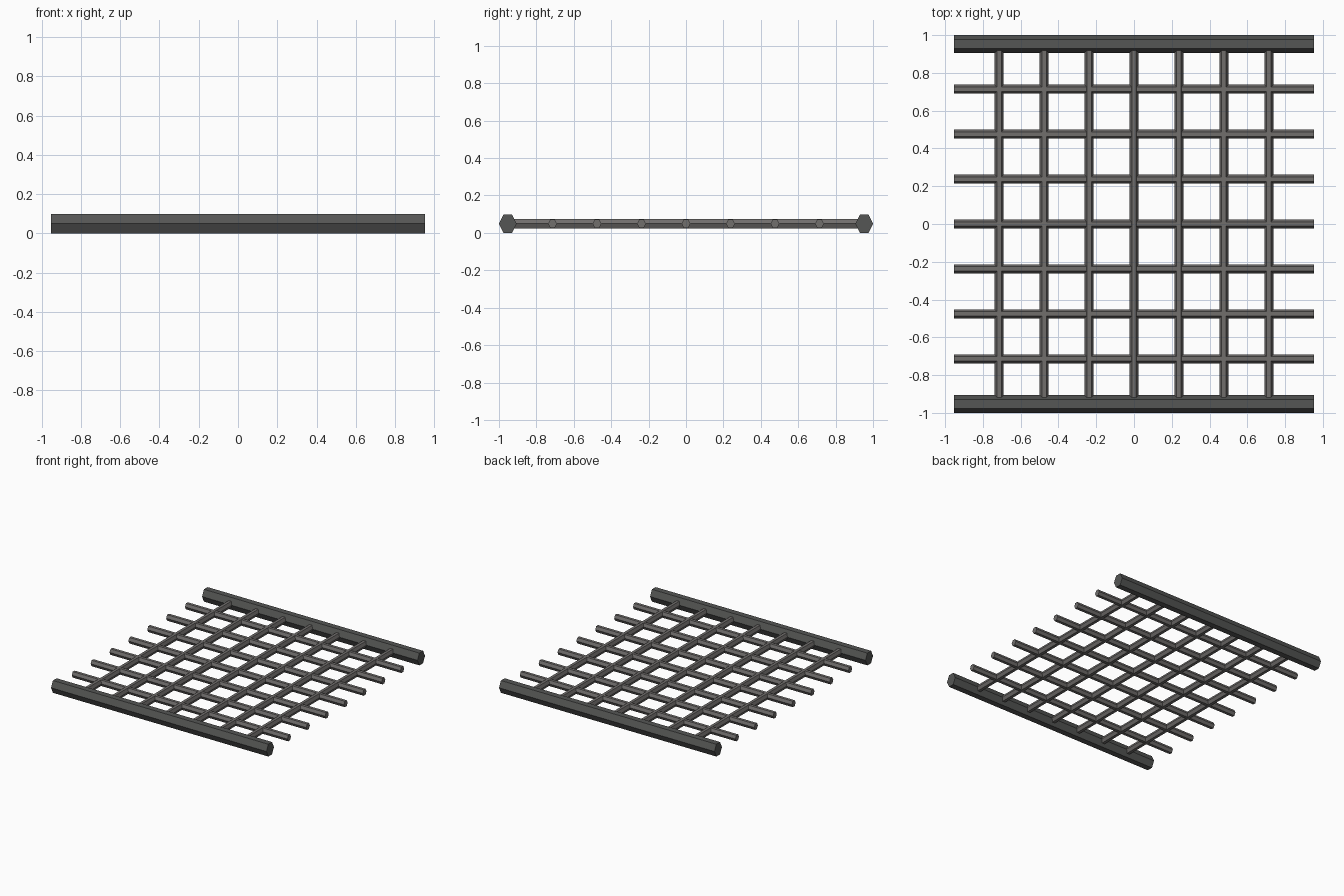
import bpy, bmesh, math
from mathutils import Matrix

if "Cube" in bpy.data.objects:
    bpy.data.objects.remove(bpy.data.objects["Cube"])


def material(name, rgb):
    m = bpy.data.materials.new(name)
    m.diffuse_color = (*rgb, 1.0)
    m.use_nodes = True
    m.node_tree.nodes["Principled BSDF"].inputs["Base Color"].default_value = m.diffuse_color
    return m


rail_mat = material("dark iron", (0.090, 0.092, 0.089))
rod_mat = material("grey iron", (0.165, 0.157, 0.152))

STEP = 0.238          # grid spacing
HALF = 4 * STEP       # half length of the grate
MID_Z = 0.049         # height of all bar centres


def hex_bar(name, mat, half_width, half_height, half_length, x=0.0, y=0.0, along_y=False):
    """Six-sided bar with a flat top and its side corners pointing sideways."""
    bm = bmesh.new()
    bmesh.ops.create_cone(bm, cap_ends=True, segments=6, radius1=1, radius2=1, depth=2)
    # put a corner on local X whatever the start angle of the primitive
    v = bm.verts[:][0].co
    bmesh.ops.rotate(bm, verts=bm.verts, matrix=Matrix.Rotation(-math.atan2(v.y, v.x), 3, 'Z'))
    bmesh.ops.scale(bm, verts=bm.verts,
                    vec=(half_width, half_height / math.sin(math.radians(60)), half_length))
    # lay the bar down along Y, then turn it along X if needed
    bmesh.ops.rotate(bm, verts=bm.verts, matrix=Matrix.Rotation(math.radians(90), 3, 'X'))
    if not along_y:
        bmesh.ops.rotate(bm, verts=bm.verts, matrix=Matrix.Rotation(math.radians(90), 3, 'Z'))
    bmesh.ops.recalc_face_normals(bm, faces=bm.faces)
    mesh = bpy.data.meshes.new(name)
    bm.to_mesh(mesh)
    bm.free()
    mesh.materials.append(mat)
    ob = bpy.data.objects.new(name, mesh)
    ob.location = (x, y, MID_Z)
    bpy.context.collection.objects.link(ob)
    return ob


# Thick rails at the front and back
for name, side in (("front_rail", -1), ("back_rail", 1)):
    hex_bar(name, rail_mat, 0.047, 0.049, HALF, y=side * 0.953)

# Thin crossing rods
for i in range(-3, 4):
    hex_bar(f"cross_rod_{i + 4}", rod_mat, 0.0235, 0.0235, HALF, y=i * STEP)
    hex_bar(f"long_rod_{i + 4}", rod_mat, 0.0235, 0.0245, 0.94, x=i * STEP, along_y=True)
